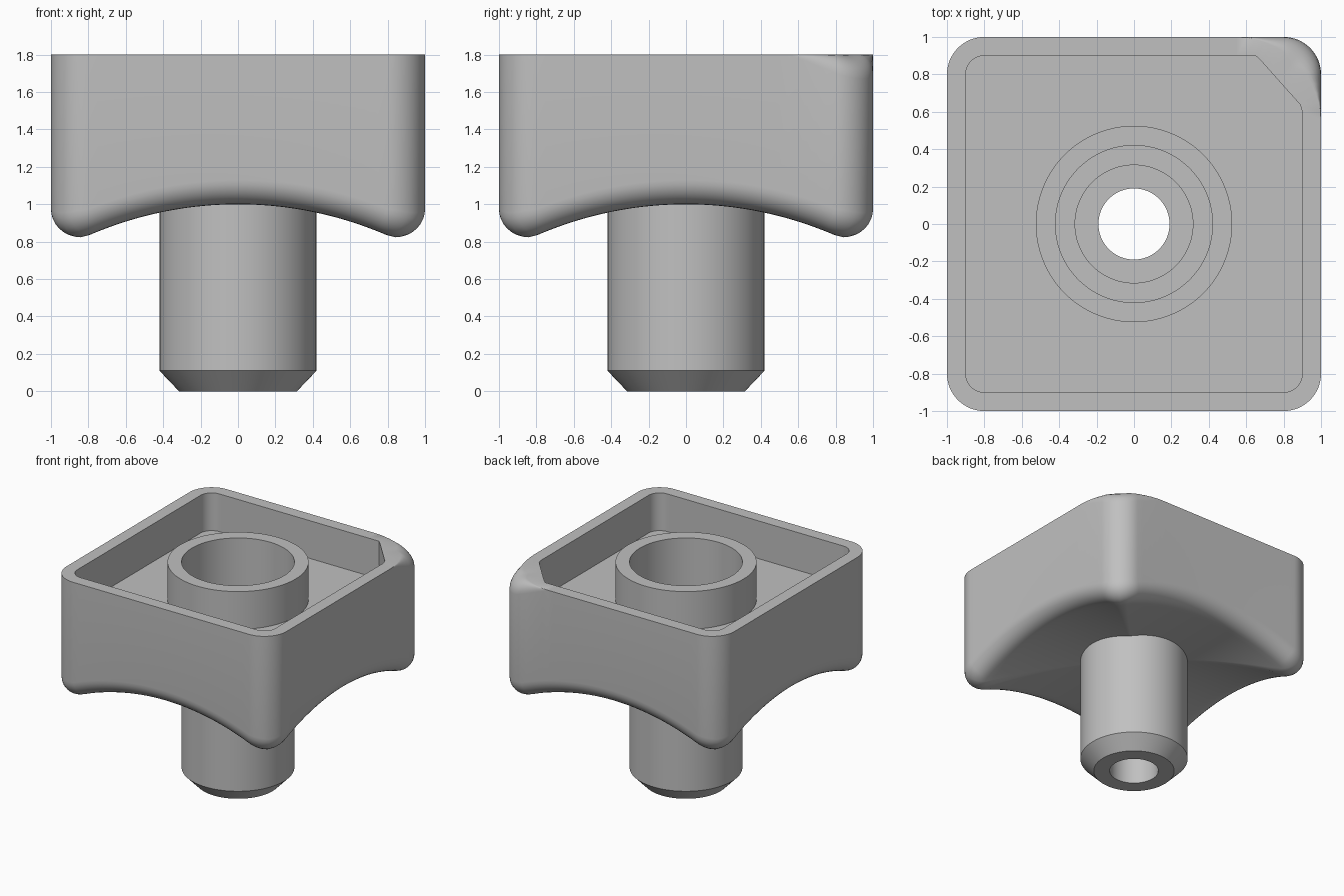
import bpy, bmesh
from math import sin, cos, pi, sqrt, atan2, radians
from mathutils import Vector

cube = bpy.data.objects.get("Cube")
if cube:
    bpy.data.objects.remove(cube)

grey = bpy.data.materials.new("light grey")
grey.use_nodes = True
grey.diffuse_color = (0.53, 0.53, 0.53, 1)
grey.node_tree.nodes["Principled BSDF"].inputs["Base Color"].default_value = grey.diffuse_color

TOP, FLOOR = 1.8, 1.49
CORNER, WALL, FILLET = 0.2, 0.1, 0.13
ARCH = 2.0                      # radius of the crossing arches under the body
SIDE, ARC = 32, 16              # samples along each side and corner


def loft(name, rings):
    """Closed loft through equal rings, with the last joined to the first."""
    bm = bmesh.new()
    rows = [[bm.verts.new(p) for p in ring] for ring in rings]
    n = len(rows[0])
    for a, b in zip(rows, rows[1:] + rows[:1]):
        for j in range(n):
            k = (j + 1) % n
            bm.faces.new((a[j], a[k], b[k], b[j]))
    bmesh.ops.remove_doubles(bm, verts=bm.verts, dist=1e-5)
    bmesh.ops.dissolve_degenerate(bm, edges=bm.edges, dist=1e-5)
    mesh = bpy.data.meshes.new(name)
    bm.to_mesh(mesh)
    bm.free()
    mesh.materials.append(grey)
    obj = bpy.data.objects.new(name, mesh)
    bpy.context.collection.objects.link(obj)
    bpy.ops.object.select_all(action="DESELECT")
    obj.select_set(True)
    bpy.context.view_layer.objects.active = obj
    bpy.ops.object.shade_smooth_by_angle(angle=radians(30))
    return obj


def outline():
    """Rounded square as pairs of corner-core point and outward normal."""
    pts, core = [], 1 - CORNER
    for q in range(4):
        a0 = q * pi / 2
        c = Vector((cos(a0 + pi / 4), sin(a0 + pi / 4), 0)) * core * sqrt(2)
        for i in range(ARC + 1):
            a = a0 + i * pi / 2 / ARC
            pts.append((c, Vector((cos(a), sin(a), 0))))
        n = Vector((cos(a0 + pi / 2), sin(a0 + pi / 2), 0))
        along = Vector((-n.y, n.x, 0))
        for i in range(1, SIDE):
            pts.append((c + along * (2 * core * i / SIDE), n))
    return pts


def arch(t, r=0.0):
    return 1 - ARCH + sqrt((ARCH + r) ** 2 - t * t)


def fillet_ring(frac):
    """Ball-rolled edge between the wall and the arched underside."""
    ring = []
    for c, n in OUT:
        p = c + n * (CORNER - FILLET)
        p.z = max(arch(p.x, FILLET), arch(p.y, FILLET))
        down = Vector((0, 0, 0))
        gap = abs(p.x) - abs(p.y)
        if gap < 1e-4:
            down += Vector((-p.x, 0, 1 - ARCH - p.z)).normalized()
        if gap > -1e-4:
            down += Vector((0, -p.y, 1 - ARCH - p.z)).normalized()
        ring.append(p + n.slerp(down.normalized(), frac) * FILLET)
    return ring


def bevel_ring(angle):
    """Top edge, level except for the rounded-off corner at +x +y."""
    ring = []
    for c, n in OUT:
        p = c + n * CORNER
        t = min(max((p.x + p.y - 1.55) / 0.333, 0), 1)
        q = p - n * (0.14 * t * t * (1 - cos(angle)))
        q.z = TOP - 0.13 * t * (1 - sin(angle))
        ring.append(q)
    return ring


def cavity_ring(z):
    """Inner wall outline with one corner cut off straight."""
    ring = []
    for c, n in OUT:
        p = c + n * (CORNER - WALL)
        excess = max(0.275 * p.x + 0.245 * p.y - 0.4006, 0) / 0.52
        ring.append(Vector((p.x - excess, p.y - excess, z)))
    return ring


def round_ring(r, z):
    ring = []
    for c, n in OUT:
        p = c + n * CORNER
        a = atan2(p.y, p.x)
        ring.append(Vector((r * cos(a), r * sin(a), z)))
    return ring


OUT = outline()

# Square body: underside, edge fillet, wall, rim, cavity and floor
contact = fillet_ring(1)
inner = round_ring(0.4, 0)
rings = []
for k in range(12):
    row = []
    for a, b in zip(inner, contact):
        p = a.lerp(b, k / 12)
        p.z = max(arch(p.x), arch(p.y))
        row.append(p)
    rings.append(row)
rings += [fillet_ring(1 - k / 8) for k in range(9)]
rings += [bevel_ring(k * pi / 12) for k in range(7)]
rings += [cavity_ring(TOP), cavity_ring(FLOOR), round_ring(0.45, FLOOR)]
loft("square_body", rings)

# Hollow stem with chamfered foot, stepped bore and raised collar
profile = [(0.19, 0), (0.315, 0), (0.42, 0.11), (0.42, 1.15), (0.525, 1.15),
           (0.525, TOP), (0.42, TOP), (0.42, 1.25), (0.315, 1.25),
           (0.315, 0.3), (0.19, 0.3)]
loft("stem_and_collar", [[Vector((r * cos(j * pi / 48), r * sin(j * pi / 48), z))
                          for j in range(96)] for r, z in profile])
